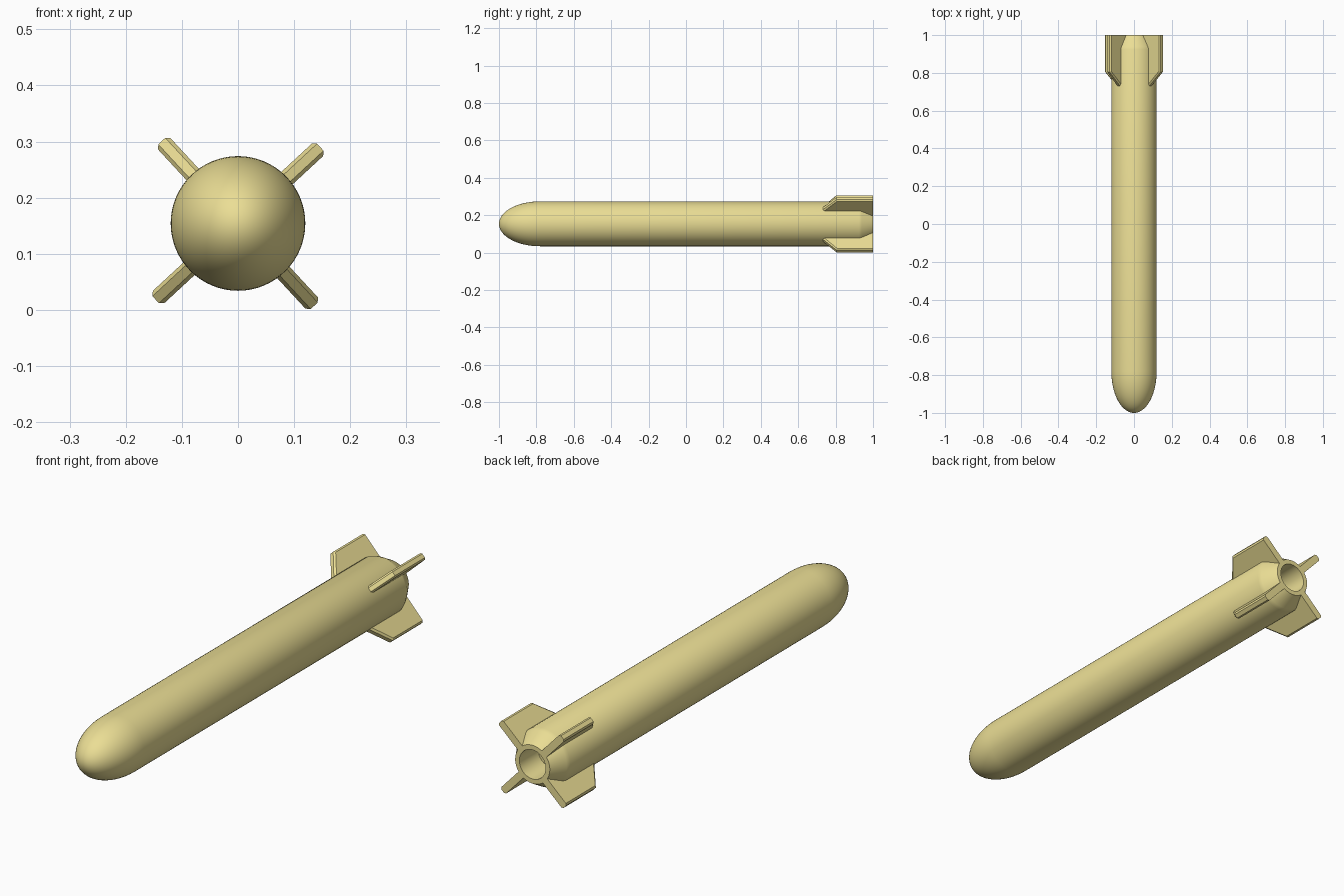
import bpy, bmesh
from math import sin, cos, pi, radians

if "Cube" in bpy.data.objects:
    bpy.data.objects.remove(bpy.data.objects["Cube"])

AXIS_Z = 0.154   # height of the body's long axis
SIDES = 64

paint = bpy.data.materials.new("yellow_paint")
paint.diffuse_color = (0.83, 0.73, 0.30, 1)
paint.use_nodes = True
paint.node_tree.nodes["Principled BSDF"].inputs["Base Color"].default_value = paint.diffuse_color


def finish(bm, name, angle):
    bmesh.ops.recalc_face_normals(bm, faces=bm.faces)
    mesh = bpy.data.meshes.new(name)
    bm.to_mesh(mesh)
    bm.free()
    obj = bpy.data.objects.new(name, mesh)
    obj.location.z = AXIS_Z
    mesh.materials.append(paint)
    bpy.context.collection.objects.link(obj)
    bpy.ops.object.select_all(action='DESELECT')
    obj.select_set(True)
    bpy.context.view_layer.objects.active = obj
    bpy.ops.object.shade_smooth_by_angle(angle=radians(angle))
    return obj


def revolve(name, profile):
    """Spin a (radius, y) profile around the y axis."""
    bm = bmesh.new()
    verts = [bm.verts.new((r, y, 0)) for r, y in profile]
    edges = [bm.edges.new(pair) for pair in zip(verts, verts[1:])]
    bmesh.ops.spin(bm, geom=verts + edges, cent=(0, 0, 0), axis=(0, 1, 0),
                   angle=2 * pi, steps=SIDES)
    bmesh.ops.remove_doubles(bm, verts=bm.verts, dist=1e-5)
    return finish(bm, name, 36)


def fin(name, angle):
    """Plate with chamfered leading and outer edges, set radially."""
    full = [(0.07, 1.0), (0.2, 1.0), (0.2, 0.805), (0.118, 0.73), (0.07, 0.686)]
    inset = [(0.07, 1.0), (0.193, 1.0), (0.193, 0.808), (0.115, 0.738), (0.07, 0.697)]
    layers = [(-0.015, inset), (-0.0085, full), (0.0085, full), (0.015, inset)]
    c, s = cos(angle), sin(angle)
    bm = bmesh.new()
    rings = [[bm.verts.new((r * c - t * s, y, r * s + t * c)) for r, y in outline]
             for t, outline in layers]
    for a, b in zip(rings, rings[1:]):
        for i in range(len(a)):
            j = (i + 1) % len(a)
            if i == len(a) - 1 or (a[i].co - b[i].co).length > 1e-6:
                bm.faces.new((a[i], a[j], b[j], b[i]))
    bm.faces.new(rings[0])
    bm.faces.new(rings[-1])
    return finish(bm, name, 20)


# Body: elliptical nose, straight tube, tapered tail, hollow nozzle
nose = [(0.12 * sin(a), -0.78 - 0.22 * cos(a))
        for a in (pi / 2 * i / 20 for i in range(21))]
tail = [(0.12, 0.925), (0.114, 0.94), (0.079, 1.0),
        (0.060, 1.0), (0.058, 0.88), (0.0, 0.88)]
revolve("body", nose + tail)

# Four tail fins, turned slightly off the diagonals
for k, place in enumerate(("upper_right", "upper_left", "lower_left", "lower_right")):
    fin("fin_" + place, radians(42.8 + 90 * k))
